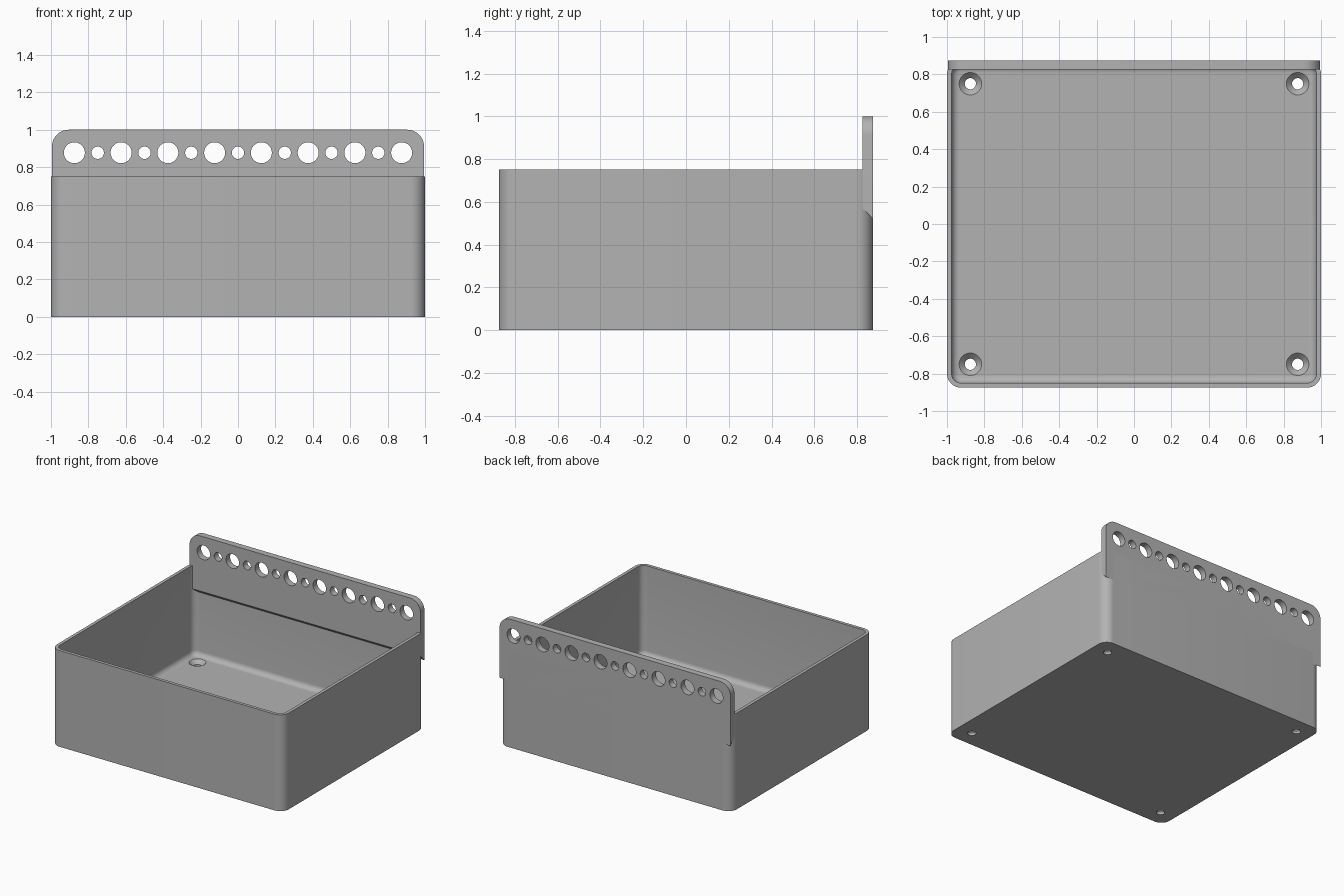
import bpy
import bmesh
from math import sin, cos, pi, radians

if "Cube" in bpy.data.objects:
    bpy.data.objects.remove(bpy.data.objects["Cube"], do_unlink=True)

grey = bpy.data.materials.new("plain grey")
grey.use_nodes = True
grey.diffuse_color = (0.45, 0.45, 0.45, 1)
grey.node_tree.nodes["Principled BSDF"].inputs["Base Color"].default_value = grey.diffuse_color


def arc(cx, cy, r, start, steps=10):
    """Quarter circle of points, anticlockwise from a start angle."""
    angles = [start + pi / 2 * i / steps for i in range(steps + 1)]
    return [(cx + r * cos(a), cy + r * sin(a)) for a in angles]


def rounded_rectangle(hx, hy, r):
    corners = [(1, 1), (-1, 1), (-1, -1), (1, -1)]
    return [p for i, (sx, sy) in enumerate(corners)
            for p in arc(sx * (hx - r), sy * (hy - r), r, i * pi / 2)]


def circle(cx, cy, r, n=48):
    return [(cx + r * cos(2 * pi * i / n), cy + r * sin(2 * pi * i / n)) for i in range(n)]


def loft(bm, rings):
    """Skin a closed solid through rings of 3D points and cap both ends."""
    loops = [[bm.verts.new(p) for p in ring] for ring in rings]
    n = len(loops[0])
    for a, b in zip(loops, loops[1:]):
        for i in range(n):
            j = (i + 1) % n
            bm.faces.new((a[i], a[j], b[j], b[i]))
    bm.faces.new(loops[0][::-1])
    bm.faces.new(loops[-1])


def finish(bm, name):
    bmesh.ops.recalc_face_normals(bm, faces=bm.faces)
    mesh = bpy.data.meshes.new(name)
    bm.to_mesh(mesh)
    bm.free()
    mesh.materials.append(grey)
    obj = bpy.data.objects.new(name, mesh)
    bpy.context.collection.objects.link(obj)
    return obj


def cut_and_smooth(obj, cutter):
    """Drill the holes, remove the cutter and shade by angle."""
    cutter.hide_render = True
    mod = obj.modifiers.new("holes", 'BOOLEAN')
    mod.operation = 'DIFFERENCE'
    mod.solver = 'EXACT'
    mod.object = cutter
    bpy.ops.object.select_all(action='DESELECT')
    obj.select_set(True)
    bpy.context.view_layer.objects.active = obj
    bpy.ops.object.modifier_apply(modifier=mod.name)
    bpy.data.objects.remove(cutter, do_unlink=True)
    bpy.ops.object.shade_smooth_by_angle(angle=radians(30))


# Open tray: outer wall, rim, inner wall and a filleted floor
HALF_X, HALF_Y, HEIGHT, CORNER = 1.0, 0.875, 0.75, 0.075
WALL, FLOOR, FILLET = 0.025, 0.05, 0.04
profile = [(0, 0), (0, HEIGHT), (WALL, HEIGHT)]
for i in range(7):
    a = pi / 2 * i / 6
    profile.append((WALL + FILLET * (1 - cos(a)), FLOOR + FILLET * (1 - sin(a))))
bm = bmesh.new()
loft(bm, [[(x, y, z) for x, y in rounded_rectangle(HALF_X - d, HALF_Y - d, CORNER - d)]
          for d, z in profile])
tray = finish(bm, "tray")

# Countersunk screw holes in the floor corners
bm = bmesh.new()
for sx in (-1, 1):
    for sy in (-1, 1):
        loft(bm, [[(x, y, z) for x, y in circle(sx * 0.875, sy * 0.75, r)]
                  for r, z in ((0.03, -0.05), (0.03, 0.02), (0.06, 0.05), (0.06, 0.1))])
cut_and_smooth(tray, finish(bm, "screw_hole_cutter"))

# Hanging plate along the back, with rounded top corners and a sloped underside
FRONT, BACK, PLATE_X, TOP, R = 0.825, 0.875, 0.995, 1.0, 0.09
outline = arc(PLATE_X - R, TOP - R, R, 0) + arc(R - PLATE_X, TOP - R, R, pi / 2)
bm = bmesh.new()
loft(bm, [[(x, y, z) for x, z in outline + [(-PLATE_X, low), (PLATE_X, low)]]
          for y, low in ((FRONT, 0.57), (BACK, 0.52))])
plate = finish(bm, "hanging_plate")

# Row of alternating large and small round holes
bm = bmesh.new()
for i in range(15):
    r = 0.033 if i % 2 else 0.056
    loft(bm, [[(x, y, z) for x, z in circle((i - 7) * 0.125, 0.877, r)]
              for y in (FRONT - 0.05, BACK + 0.05)])
cut_and_smooth(plate, finish(bm, "plate_hole_cutter"))
